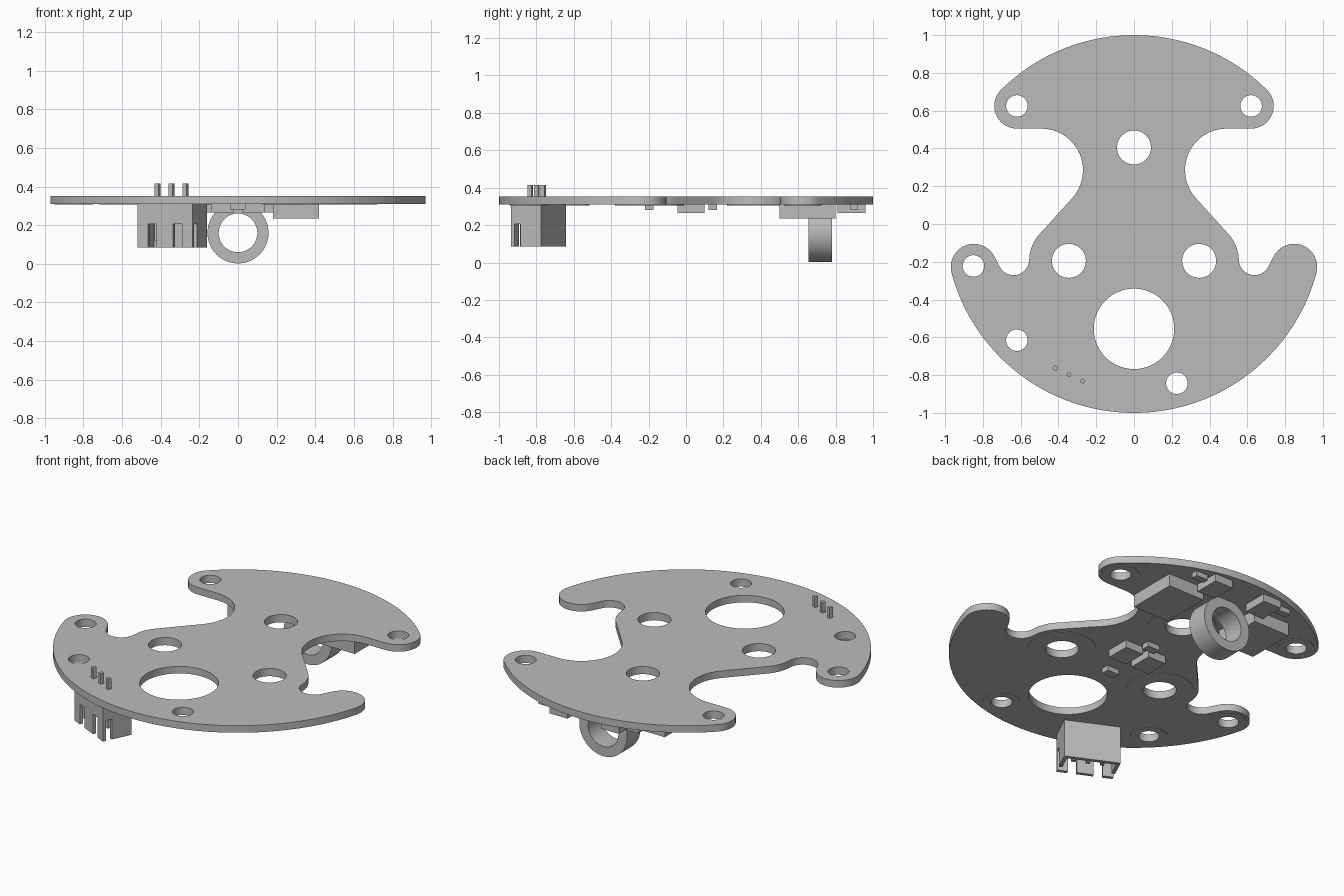
import bpy, bmesh, math
from mathutils import Matrix

cube = bpy.data.objects.get("Cube")
if cube:
    bpy.data.objects.remove(cube, do_unlink=True)

grey = bpy.data.materials.new("plain grey")
grey.use_nodes = True
grey.diffuse_color = (0.5, 0.5, 0.5, 1)
grey.node_tree.nodes["Principled BSDF"].inputs["Base Color"].default_value = (0.5, 0.5, 0.5, 1)

BOTTOM, TOP = 0.31, 0.352


def finish(name, bm, smooth=False):
    bmesh.ops.recalc_face_normals(bm, faces=bm.faces)
    mesh = bpy.data.meshes.new(name)
    bm.to_mesh(mesh)
    bm.free()
    mesh.materials.append(grey)
    obj = bpy.data.objects.new(name, mesh)
    bpy.context.collection.objects.link(obj)
    if smooth:
        bpy.ops.object.select_all(action='DESELECT')
        obj.select_set(True)
        bpy.context.view_layer.objects.active = obj
        bpy.ops.object.shade_smooth_by_angle(angle=math.radians(30))
    return obj


def arc(cx, cy, r, start, end, steps=16):
    angles = [math.radians(start + (end - start) * i / steps) for i in range(steps + 1)]
    return [(cx + r * math.cos(a), cy + r * math.sin(a)) for a in angles]


def circle(cx, cy, r, steps=48):
    return arc(cx, cy, r, 0, 360, steps)[:-1]


def plate(name, loops, z0, z1, matrix=None):
    """Fill the first loop, leave the others as holes, and extrude upward."""
    bm = bmesh.new()
    for loop in loops:
        verts = [bm.verts.new((x, y, z0)) for x, y in loop]
        for a, b in zip(verts, verts[1:] + verts[:1]):
            bm.edges.new((a, b))
    bmesh.ops.triangle_fill(bm, edges=bm.edges[:], use_beauty=True, normal=(0, 0, 1))
    ext = bmesh.ops.extrude_face_region(bm, geom=bm.faces[:], use_keep_orig=True)
    moved = [v for v in ext["geom"] if isinstance(v, bmesh.types.BMVert)]
    bmesh.ops.translate(bm, verts=moved, vec=(0, 0, z1 - z0))
    if matrix:
        bm.transform(matrix)
    return finish(name, bm, smooth=True)


def add_box(bm, x0, x1, y0, y1, z0, z1):
    m = (Matrix.Translation(((x0 + x1) / 2, (y0 + y1) / 2, (z0 + z1) / 2))
         @ Matrix.Diagonal((x1 - x0, y1 - y0, z1 - z0, 1)))
    bmesh.ops.create_cube(bm, size=1, matrix=m)


def boxes(name, specs, matrix=None):
    bm = bmesh.new()
    for spec in specs:
        add_box(bm, *spec)
    if matrix:
        bm.transform(matrix)
    return finish(name, bm)


# Board: half outline from back to front, then mirrored
half = arc(0, 0, 1, 90, 45.2, 24)
half += arc(0.62, 0.625, 0.12, 45.2, -90)[1:]
half += arc(0.49, 0.285, 0.22, 90, 223)
half += arc(0.345, -0.195, 0.21, 43, 0, 10)
half += arc(0.638, -0.188, 0.083, 190, 325, 10)
half += arc(0.848, -0.227, 0.122, 155, -15)
half += arc(0, 0, 1, -15, -90, 36)[1:]
outline = half + [(-x, y) for x, y in reversed(half[1:-1])]

small_holes = [(0.62, 0.625), (-0.62, 0.625), (-0.85, -0.222), (-0.62, -0.615), (0.227, -0.843)]
large_holes = [(0, 0.405), (-0.345, -0.195), (0.345, -0.195)]
holes = [circle(0, -0.555, 0.213, 64)]
holes += [circle(x, y, 0.057) for x, y in small_holes]
holes += [circle(x, y, 0.09) for x, y in large_holes]
plate("board", [outline] + holes, BOTTOM, TOP)

# Thin pads around the holes on the underside
for x, y in small_holes:
    plate("small_hole_pad", [circle(x, y, 0.1), circle(x, y, 0.057)], BOTTOM - 0.004, BOTTOM)
for x, y in large_holes:
    plate("large_hole_pad", [circle(x, y, 0.185), circle(x, y, 0.09)], BOTTOM - 0.004, BOTTOM)

# Ring coil hanging under the back
upright = Matrix.Translation((0, 0, 0.16)) @ Matrix.Rotation(math.pi / 2, 4, 'X')
plate("ring_coil", [circle(0, 0, 0.158, 64), circle(0, 0, 0.1, 64)], -0.78, -0.655, upright)

# Flat components on the underside, in mirrored pairs
for side, s in (("left", 1), ("right", -1)):
    def pair(name, x0, x1, y0, y1, z):
        lo, hi = sorted((s * x0, s * x1))
        boxes(side + "_" + name, [(lo, hi, y0, y1, z, BOTTOM)])
    pair("large_block", 0.18, 0.42, 0.5, 0.8, 0.235)
    pair("back_chip", 0.11, 0.23, 0.81, 0.96, 0.265)
    pair("back_small_chip", 0.25, 0.33, 0.88, 0.92, 0.28)
    pair("middle_chip", 0.02, 0.14, -0.045, 0.1, 0.265)
for name, y in (("front_small_chip", -0.22), ("middle_small_chip", 0.12)):
    boxes(name, [(-0.04, 0.04, y, y + 0.047, 0.28, BOTTOM)])

# Slotted connector socket, turned to follow the board edge
place = Matrix.Translation((-0.34, -0.788, 0)) @ Matrix.Rotation(math.radians(-25.5), 4, 'Z')
W, D, LOW, ROOF = 0.157, 0.0885, 0.085, 0.205
shell = [(-W, W, -D, D, ROOF, BOTTOM), (-W, W, D - 0.022, D, LOW, ROOF)]
shell += [(a, b, -D, -D + 0.02, LOW, ROOF) for a, b in ((-W, -0.097), (-0.047, 0.047), (0.097, W))]
shell += [(a, a + 0.02, -0.033, D - 0.022, LOW, ROOF) for a in (-W, W - 0.02)]
boxes("connector_shell", shell, place)

# Connector pins passing through the board
boxes("connector_pins", [(u - 0.011, u + 0.011, -0.021, 0.001, z0, z1)
                         for u in (-0.08, 0, 0.08)
                         for z0, z1 in ((0.12, ROOF), (TOP, 0.415))], place)
